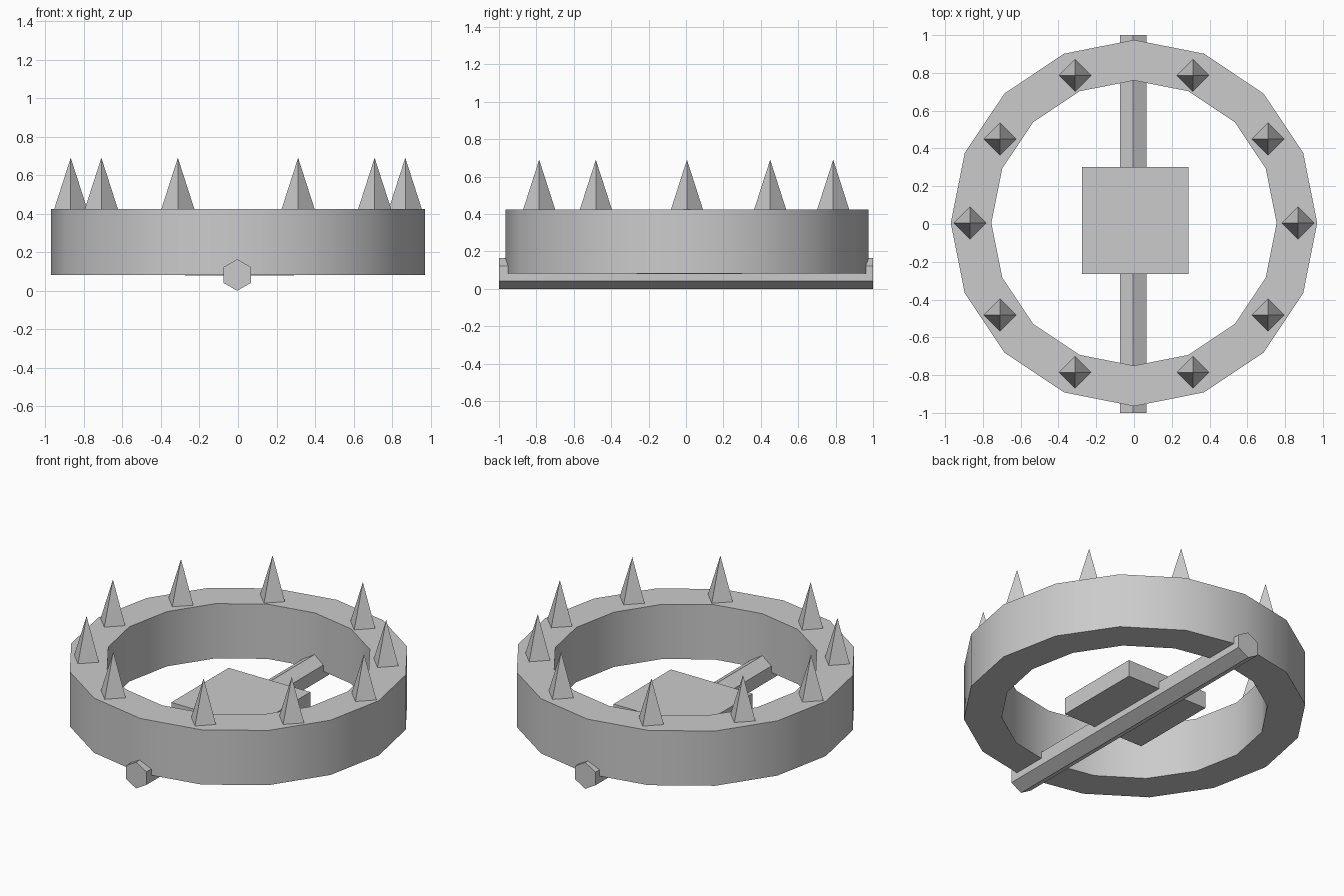
import bpy, bmesh
from math import cos, sin, pi, radians

if "Cube" in bpy.data.objects:
    bpy.data.objects.remove(bpy.data.objects["Cube"])

CY = 0.005  # ring centre in y


def make(name, bm):
    bmesh.ops.recalc_face_normals(bm, faces=bm.faces)
    me = bpy.data.meshes.new(name)
    bm.to_mesh(me)
    bm.free()
    ob = bpy.data.objects.new(name, me)
    bpy.context.collection.objects.link(ob)
    return ob


# Spiked jaw ring: rectangular section swept around 16 sides
bm = bmesh.new()
N = 16
section = [(0.97, 0.083), (0.97, 0.425), (0.755, 0.425), (0.755, 0.083)]
loops = [[bm.verts.new((r * cos(2 * pi * i / N), CY + r * sin(2 * pi * i / N), z))
          for r, z in section] for i in range(N)]
for i in range(N):
    a, b = loops[i], loops[(i + 1) % N]
    for j in range(4):
        k = (j + 1) % 4
        bm.faces.new((a[j], b[j], b[k], a[k]))
ring = make("jaw_ring", bm)
bpy.context.view_layer.objects.active = ring
ring.select_set(True)
bpy.ops.object.shade_smooth_by_angle(angle=radians(30))
ring.select_set(False)

# Teeth: four-sided spikes, mirrored left and right
teeth = [(0.868, 0.005), (0.709, 0.45), (0.312, 0.787), (0.312, -0.785), (0.709, -0.482)]
for n, (x, y) in enumerate(teeth):
    for side, s in (("right", 1), ("left", -1)):
        bpy.ops.mesh.primitive_cone_add(vertices=4, radius1=0.087, radius2=0,
                                        depth=0.27, location=(s * x, y, 0.555))
        bpy.context.object.name = f"tooth_{side}_{n + 1}"

# Hexagonal base bar running front to back
bpy.ops.mesh.primitive_cylinder_add(vertices=6, radius=0.082, depth=2.0,
                                    location=(-0.004, 0, 0.082), rotation=(pi / 2, 0, 0))
bpy.context.object.name = "base_bar"

# Square trigger plate
bpy.ops.mesh.primitive_cube_add(size=1, location=(0.007, 0.018, 0.132))
plate = bpy.context.object
plate.name = "trigger_plate"
plate.scale = (0.565, 0.565, 0.104)
